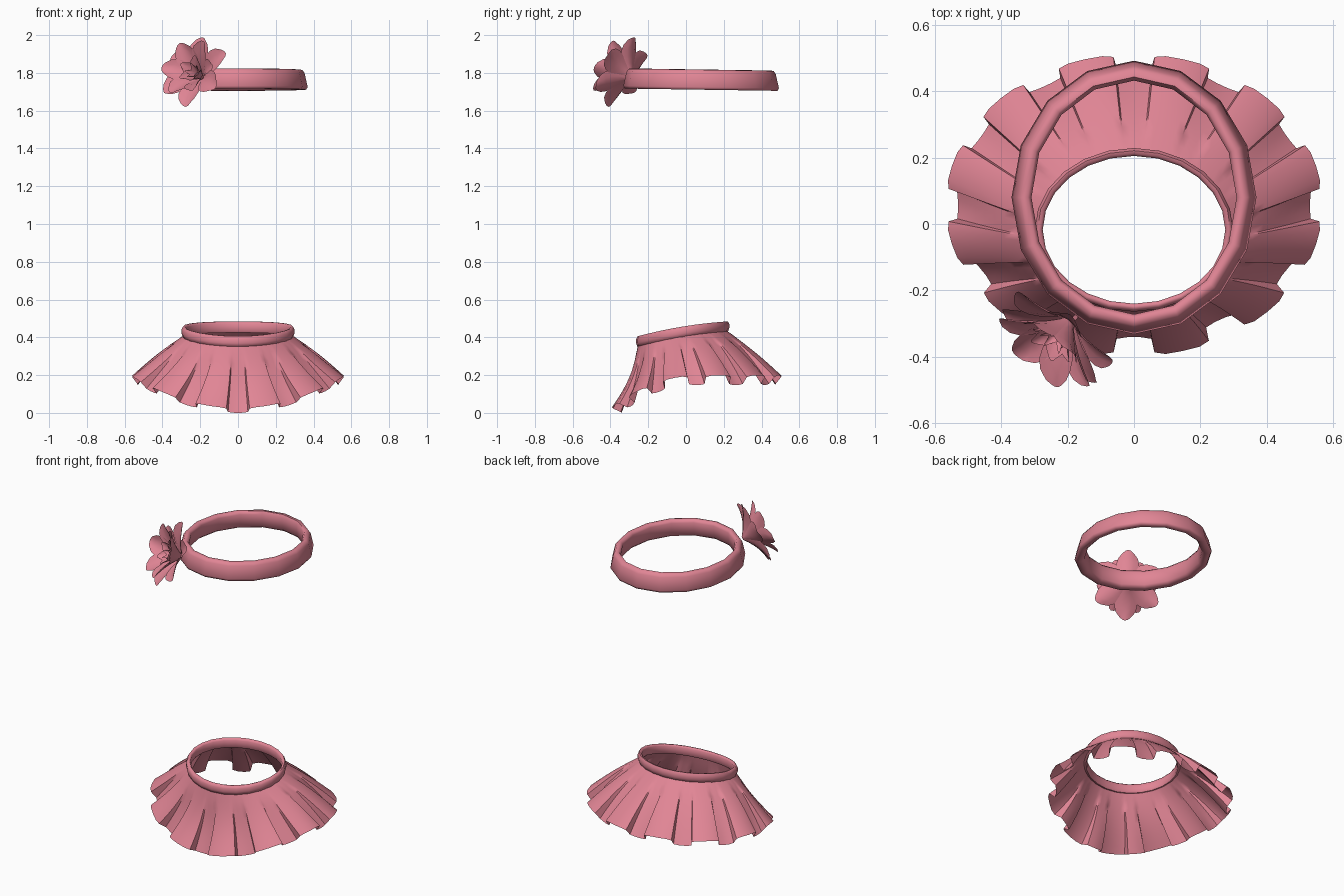
import bpy, bmesh, math, random
from mathutils import Vector

if "Cube" in bpy.data.objects:
    bpy.data.objects.remove(bpy.data.objects["Cube"])

random.seed(4)
pink = bpy.data.materials.new("rose pink")
pink.diffuse_color = (0.75, 0.235, 0.30, 1)
pink.use_nodes = True
pink.node_tree.nodes["Principled BSDF"].inputs["Base Color"].default_value = pink.diffuse_color
UP = Vector((0, 0, 1))


def finish(name, bm, angle):
    bmesh.ops.recalc_face_normals(bm, faces=bm.faces)
    me = bpy.data.meshes.new(name)
    bm.to_mesh(me)
    bm.free()
    me.materials.append(pink)
    ob = bpy.data.objects.new(name, me)
    bpy.context.collection.objects.link(ob)
    bpy.ops.object.select_all(action='DESELECT')
    ob.select_set(True)
    bpy.context.view_layer.objects.active = ob
    bpy.ops.object.shade_smooth_by_angle(angle=math.radians(angle))
    return ob


def grid(bm, rows, close_u=False, close_v=False):
    """Skin a grid of points; close_u joins row ends, close_v joins last row to first."""
    vs = [[bm.verts.new(p) for p in r] for r in rows]
    nr, nc = len(vs), len(vs[0])
    for i in range(nr if close_v else nr - 1):
        for j in range(nc if close_u else nc - 1):
            a, b = vs[i], vs[(i + 1) % nr]
            k = (j + 1) % nc
            bm.faces.new((a[j], a[k], b[k], b[j]))


def oval(a, rx, ry, cy):
    return Vector((rx * math.cos(a), cy + ry * math.sin(a), 0))


# Headband: sixteen-sided tapered ring
def band_point(off, z, a):
    p = oval(a, 0.365 + off, 0.408 + off, 0.08)
    return p + UP * (z - 0.015 * (p.y - 0.08))


section = [(-0.050, 1.725), (-0.056, 1.80), (-0.045, 1.818), (-0.024, 1.816),
           (-0.013, 1.80), (0.004, 1.725), (-0.004, 1.711), (-0.034, 1.711)]
bm = bmesh.new()
grid(bm, [[band_point(o, z, math.tau * i / 16) for i in range(16)] for o, z in section], True, True)
finish("headband", bm, 65)


# Waistband: rounded, tilted up towards the back
def waist(off, dz, a):
    p = oval(a, 0.275 + off, 0.2225 + off, -0.0175)
    return p + UP * (0.417 + 0.165 * (p.y + 0.0175) + 0.012 * math.cos(a) ** 2 + dz)


section = [(0, -0.022), (0, 0.018), (0.006, 0.027), (0.016, 0.028),
           (0.024, 0.014), (0.024, -0.008), (0.018, -0.026), (0.006, -0.03)]
bm = bmesh.new()
grid(bm, [[waist(o, z, math.tau * i / 24) for i in range(24)] for o, z in section], True, True)
finish("waistband", bm, 65)

# Skirt: twelve box pleats that deepen towards a dipping hem
PLEATS = [(-0.29, 0.85), (-0.18, 1), (0, 1), (0.18, 1), (0.29, 0.85),
          (0.31, 0.12), (0.43, 0), (0.57, 0), (0.69, 0.12)]   # phase, fold height


def skirt_point(t, phase, fold, k):
    a = math.radians(15 + 30 * (k + phase))
    top = waist(0.015, -0.024, a)
    hem = oval(a, 0.568, 0.455, 0.057)
    front = max(0, -math.sin(a))
    hem.z = 0.197 - 0.172 * front ** 2
    out = Vector((math.cos(a) / 0.56, math.sin(a) / 0.447, 0)).normalized()
    run = (hem - top).dot(out)
    n = (out * (top.z - hem.z) + UP * run).normalized()
    depth = 0.062 * max(0, (t - 0.15) / 0.85) ** 1.2
    sag = math.sin(math.pi * t) * (0.008 - 0.03 * front)
    return top.lerp(hem, t) + n * (sag - depth * (1 - fold))


bm = bmesh.new()
grid(bm, [[skirt_point(i / 8, ph, f, k) for k in range(12) for ph, f in PLEATS]
          for i in range(9)], True)
finish("pleated_skirt", bm, 50)

# Flower: layered spoon-shaped petals facing front left and a little up
BASE = Vector((-0.19, -0.285, 1.775))
AXIS = Vector((-0.60, -0.78, 0.42)).normalized()
SIDE = Vector((0.78, -0.60, 0)).normalized()
RISE = (UP - AXIS * AXIS.z).normalized()
WIDTHS = [0.1, 0.38, 0.74, 0.97, 1.0, 0.86, 0.5]


def petal(bm, az, length, half, open0, open1, cup):
    """open0/open1: degrees away from the flower axis at root and tip."""
    rad = SIDE * math.cos(az) + RISE * math.sin(az)
    tan = RISE * math.cos(az) - SIDE * math.sin(az)
    p = BASE + rad * 0.01
    rows = []
    for i, w in enumerate(WIDTHS):
        u = i / (len(WIDTHS) - 1)
        phi = math.radians(open0 + (open1 - open0) * u)
        along = rad * math.sin(phi) + AXIS * math.cos(phi)
        inward = AXIS * math.sin(phi) - rad * math.cos(phi)
        rows.append([p + tan * (v * w * half) + inward * (cup * w * v * v)
                     - along * (0.018 * v * v * u ** 3)
                     for v in (-1, -0.5, 0, 0.5, 1)])
        p = p + along * (length / (len(WIDTHS) - 1))
    grid(bm, rows)


# name, count, start angle, length, half width, open root, open tip, cup
LAYERS = [("outer_petals", 6, 92, 0.21, 0.064, 55, 88, 0.02),
          ("middle_petals", 6, 120, 0.215, 0.058, 36, 62, 0.022),
          ("inner_petals", 5, 80, 0.135, 0.034, 20, 45, 0.014),
          ("flower_core", 5, 110, 0.11, 0.017, 8, 34, 0.008)]
for name, count, start, length, half, o0, o1, cup in LAYERS:
    bm = bmesh.new()
    wob = 0 if name == "outer_petals" else 6
    for i in range(count):
        az = math.radians(start + 360 * i / count + random.uniform(-wob, wob))
        petal(bm, az, length * random.uniform(0.98, 1.02), half,
              o0, o1 + random.uniform(-6, 6), cup)
    finish(name, bm, 60)
